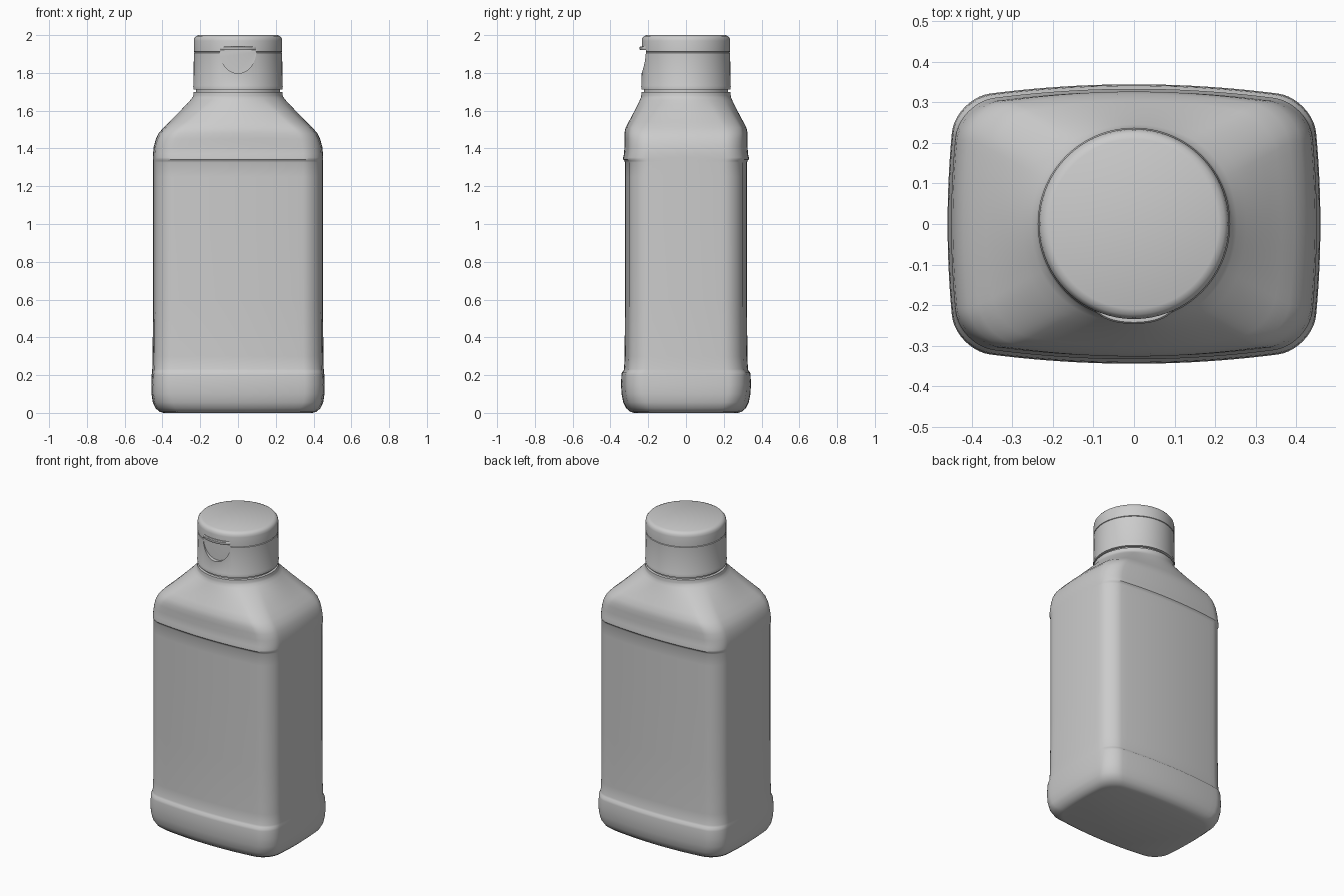
import bpy, bmesh, math

cube = bpy.data.objects.get("Cube")
if cube:
    bpy.data.objects.remove(cube, do_unlink=True)

grey = bpy.data.materials.new("light grey plastic")
grey.use_nodes = True
GREY = (0.6, 0.6, 0.6, 1)
grey.diffuse_color = GREY
grey.node_tree.nodes["Principled BSDF"].inputs["Base Color"].default_value = GREY


def loft(name, rings, smooth=True):
    """Skin a list of closed rings and close both ends."""
    bm = bmesh.new()
    rows = [[bm.verts.new(p) for p in ring] for ring in rings]
    n = len(rows[0])
    for a, b in zip(rows, rows[1:]):
        for i in range(n):
            j = (i + 1) % n
            bm.faces.new((a[i], a[j], b[j], b[i]))
    bm.faces.new(rows[0][::-1])
    bm.faces.new(rows[-1])
    bmesh.ops.recalc_face_normals(bm, faces=bm.faces)
    mesh = bpy.data.meshes.new(name)
    bm.to_mesh(mesh)
    bm.free()
    mesh.materials.append(grey)
    ob = bpy.data.objects.new(name, mesh)
    bpy.context.collection.objects.link(ob)
    if smooth:
        shade(ob)
    return ob


def shade(ob):
    bpy.ops.object.select_all(action='DESELECT')
    ob.select_set(True)
    bpy.context.view_layer.objects.active = ob
    bpy.ops.object.shade_smooth_by_angle(angle=math.radians(38))


def circle(z, r, n=96):
    return [(r * math.cos(2 * math.pi * i / n), r * math.sin(2 * math.pi * i / n), z)
            for i in range(n)]


def section(z, hx, hy, t=0.0):
    """Rounded rectangle with bowed sides, blended by t towards an ellipse."""
    bx, by, r = 0.02, 0.035, 0.085
    a, b = hx - bx, hy - by
    quad = [(a, (b - r) * i / 8) for i in range(8)]
    quad += [(a - r + r * math.cos(k * math.pi / 20), b - r + r * math.sin(k * math.pi / 20))
             for k in range(11)]
    quad += [((a - r) * (1 - i / 10), b) for i in range(1, 11)]
    half = quad + [(-x, y) for x, y in quad[-2::-1]]
    full = half + [(x, -y) for x, y in half[-2:0:-1]]
    ring = []
    for x, y in full:
        px = x + bx * (x / a) * (1 - (y / b) ** 2)
        py = y + by * (y / b) * (1 - (x / a) ** 2)
        ang = math.atan2(py / hy, px / hx)
        ring.append((px + (hx * math.cos(ang) - px) * t,
                     py + (hy * math.sin(ang) - py) * t, z))
    return ring


# Bottle body: height, half width, half depth, roundness
body_rows = [
    (0.0, 0.395, 0.275), (0.006, 0.415, 0.295), (0.025, 0.437, 0.317),
    (0.055, 0.451, 0.332), (0.10, 0.458, 0.341), (0.15, 0.459, 0.344),
    (0.20, 0.457, 0.342), (0.213, 0.456, 0.340), (0.222, 0.455, 0.332),
    (0.232, 0.454, 0.328), (0.30, 0.452, 0.325), (0.60, 0.45, 0.323),
    (1.0, 0.45, 0.323), (1.25, 0.45, 0.323), (1.326, 0.45, 0.323),
    (1.334, 0.45, 0.326), (1.342, 0.45, 0.333), (1.352, 0.45, 0.333),
    (1.372, 0.45, 0.328), (1.41, 0.446, 0.326), (1.45, 0.435, 0.326),
    (1.48, 0.420, 0.326, 0.02), (1.51, 0.395, 0.320, 0.05),
    (1.54, 0.364, 0.304, 0.12), (1.57, 0.334, 0.288, 0.22),
    (1.60, 0.305, 0.272, 0.36), (1.63, 0.276, 0.257, 0.55),
    (1.655, 0.253, 0.245, 0.8), (1.67, 0.241, 0.238, 0.95),
    (1.68, 0.237, 0.237, 1), (1.698, 0.236, 0.236, 1),
    (1.70, 0.222, 0.222, 1), (1.72, 0.222, 0.222, 1)]
loft("bottle_body", [section(*row) for row in body_rows])

# Cap with a fine split line below the lid
cap_rows = [
    (1.711, 0.230), (1.713, 0.236), (1.73, 0.237), (1.735, 0.235), (1.906, 0.234),
    (1.908, 0.230), (1.911, 0.230), (1.913, 0.234), (1.970, 0.234),
    (1.984, 0.231), (1.994, 0.223), (2.0, 0.209)]
cap = loft("cap", [circle(z, r) for z, r in cap_rows], smooth=False)

# Half-round thumb recess cut into the front of the cap
outline = [(0.098 * math.cos(a), 1.92 - 0.122 * math.sin(a))
           for a in (math.pi * i / 32 for i in range(33))]
cutter = loft("thumb_recess_cutter",
              [[(x, y, z) for x, z in outline] for y in (-0.30, -0.211)], smooth=False)
cutter.hide_render = True
cut = cap.modifiers.new("thumb_recess", 'BOOLEAN')
cut.operation = 'DIFFERENCE'
cut.object = cutter
bpy.context.view_layer.objects.active = cap
bpy.ops.object.modifier_apply(modifier=cut.name)
bpy.data.objects.remove(cutter, do_unlink=True)
shade(cap)

# Curved lid lip over the recess
lip = []
for i in range(25):
    u = -1 + i / 12
    ang = -math.pi / 2 + u * math.radians(24)
    out = 0.235 + 0.011 * (1 - u ** 4)
    lip.append([(r * math.cos(ang), r * math.sin(ang), z) for r, z in
                ((0.215, 1.920), (out - 0.003, 1.920), (out, 1.925),
                 (out, 1.936), (out - 0.004, 1.941), (0.215, 1.941))])
loft("lid_lip", lip)
